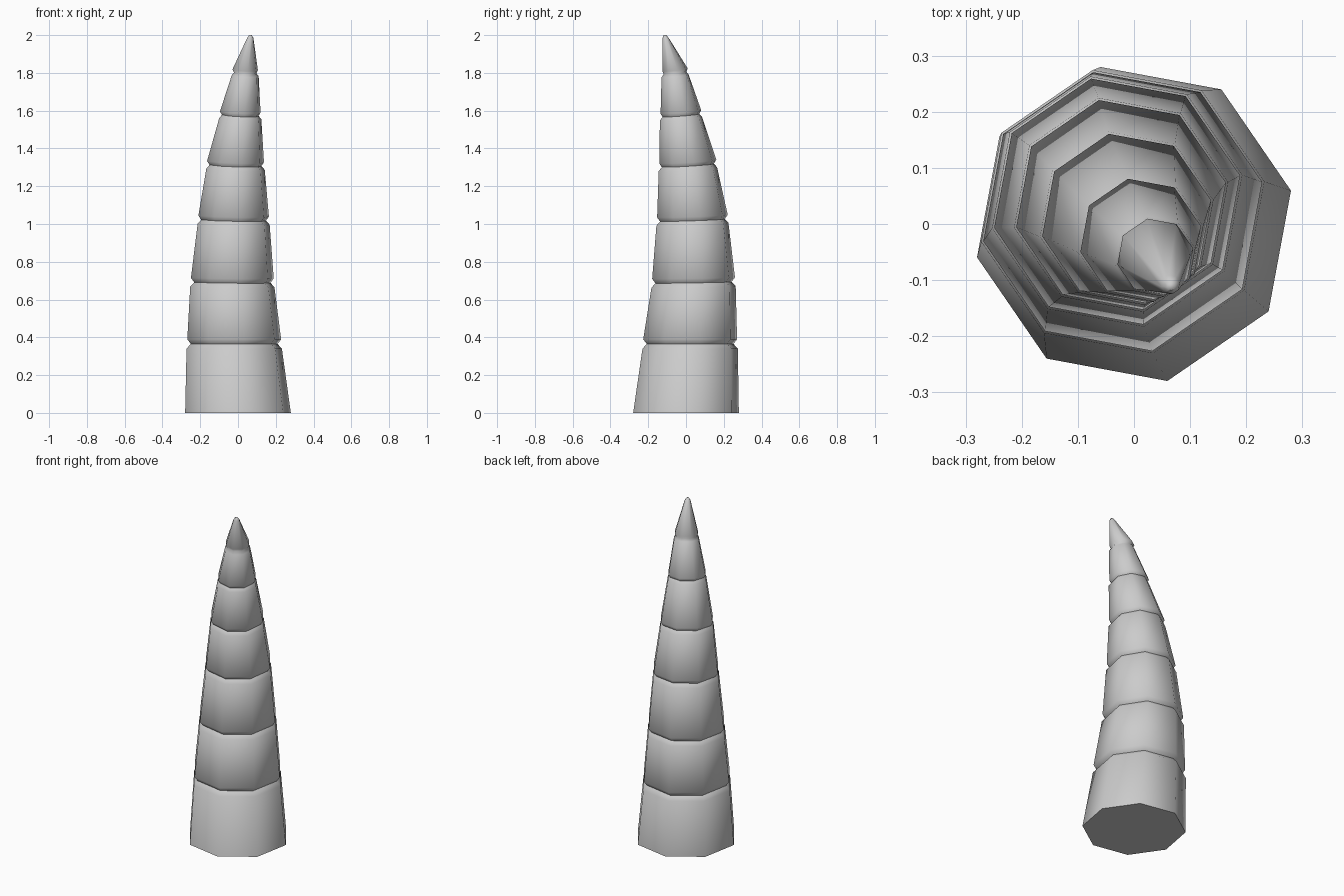
import bpy, bmesh, math
from mathutils import Vector

cube = bpy.data.objects.get("Cube")
if cube:
    bpy.data.objects.remove(cube, do_unlink=True)

SIDES = 8
TURN = math.radians(12)

# Horn material
mat = bpy.data.materials.new("horn grey")
mat.use_nodes = True
GREY = (0.6, 0.6, 0.6, 1)
mat.diffuse_color = GREY
mat.node_tree.nodes["Principled BSDF"].inputs["Base Color"].default_value = GREY

# Stations along the bent spine: centre x, centre y, height, radius, tilt
spine = [
    (0.0, 0.0, 0.0, 0.286, 0.0),
    (-0.02, 0.022, 0.365, 0.256, 0.0),
    (-0.03, 0.04, 0.69, 0.226, 0.02),
    (-0.023, 0.034, 1.02, 0.193, 0.04),
    (-0.013, 0.01, 1.31, 0.156, 0.07),
    (0.012, -0.027, 1.575, 0.112, 0.09),
    (0.038, -0.058, 1.80, 0.071, 0.11),
    (0.065, -0.108, 1.985, 0.017, 0.0),
    (0.066, -0.111, 2.0, 0.007, 0.0),
]
lean = Vector((-0.5, 0.86))  # outer side of the bend


def add_ring(bm, x, y, z, radius, tilt):
    verts = []
    for i in range(SIDES):
        a = TURN + math.tau * i / SIDES
        offset = Vector((math.cos(a), math.sin(a))) * radius
        verts.append(bm.verts.new((x + offset.x, y + offset.y, z + tilt * offset.dot(lean))))
    return verts


# Horn body: straight tapered segments parted by V-shaped grooves
bm = bmesh.new()
rings = []
for i, (x, y, z, r, tilt) in enumerate(spine):
    if 0 < i < 7:
        half = 0.012 + 0.05 * r
        depth = 0.006 + 0.06 * r
        steps = [(-half, 0.002), (0, -depth), (half, -0.002)]
    else:
        steps = [(0, 0)]
    for dz, dr in steps:
        rings.append(add_ring(bm, x, y, z + dz, r + dr, tilt))
for low, high in zip(rings, rings[1:]):
    for i in range(SIDES):
        j = (i + 1) % SIDES
        bm.faces.new((low[i], low[j], high[j], high[i]))
bm.faces.new(rings[0][::-1])
bm.faces.new(rings[-1])

mesh = bpy.data.meshes.new("horn")
bm.to_mesh(mesh)
bm.free()
mesh.materials.append(mat)
horn = bpy.data.objects.new("horn", mesh)
bpy.context.collection.objects.link(horn)

# Smooth sides, crisp base rim
bpy.ops.object.select_all(action="DESELECT")
horn.select_set(True)
bpy.context.view_layer.objects.active = horn
bpy.ops.object.shade_smooth_by_angle(angle=math.radians(65))
